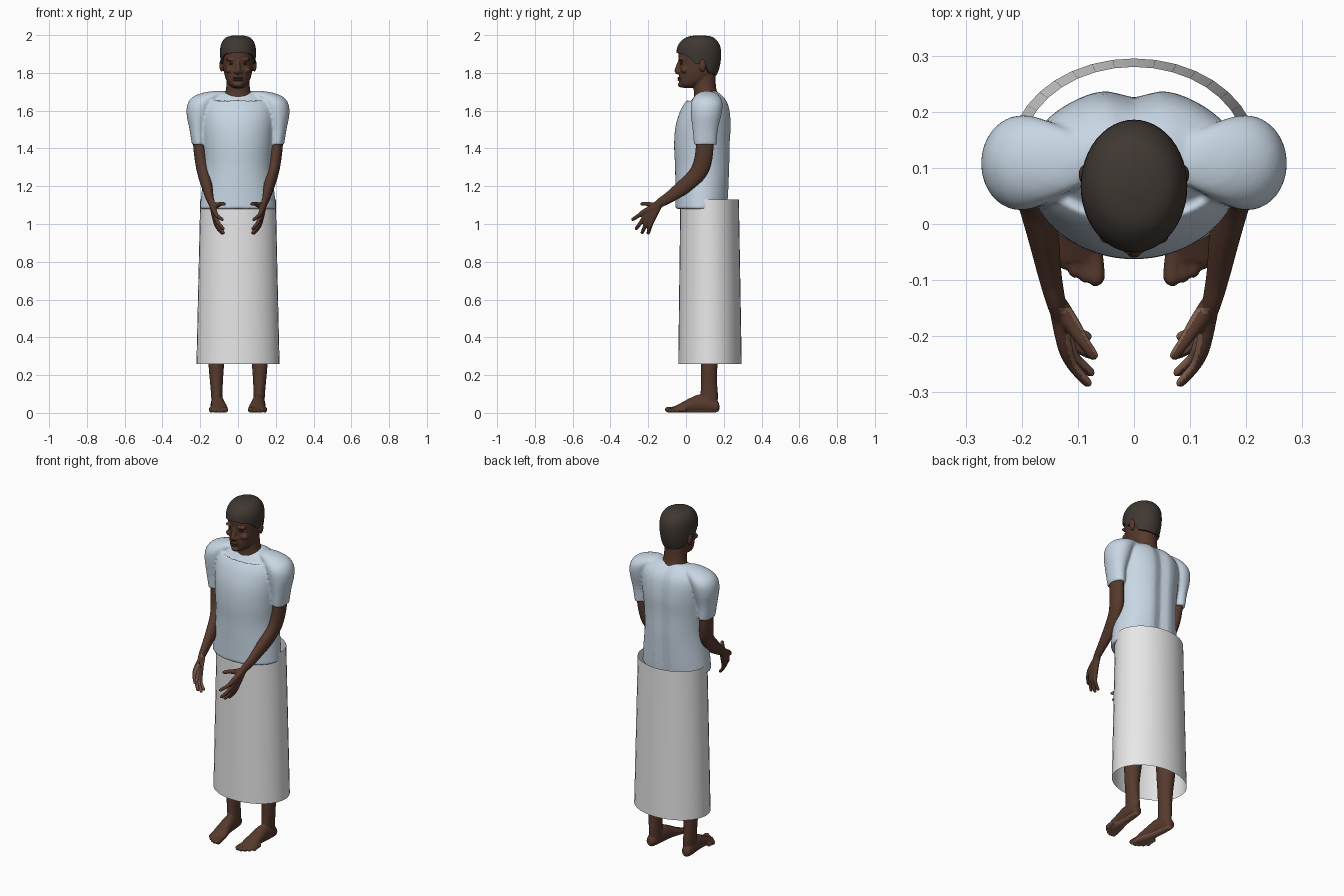
import bpy, bmesh, math
from mathutils import Vector, Matrix

if "Cube" in bpy.data.objects:
    bpy.data.objects.remove(bpy.data.objects["Cube"])


def material(name, rgb):
    m = bpy.data.materials.new(name)
    m.use_nodes = True
    m.diffuse_color = (*rgb, 1)
    bsdf = next(n for n in m.node_tree.nodes if n.type == "BSDF_PRINCIPLED")
    bsdf.inputs["Base Color"].default_value = (*rgb, 1)
    bsdf.inputs["Roughness"].default_value = 0.8
    return m


SKIN = material("brown skin", (0.095, 0.042, 0.026))
PALM = material("light palm skin", (0.24, 0.125, 0.08))
HAIR = material("dark hair", (0.05, 0.039, 0.032))
SHIRT = material("pale blue cloth", (0.58, 0.68, 0.78))
SKIRT = material("off white cloth", (0.8, 0.8, 0.8))
LIP = material("lip brown", (0.09, 0.032, 0.023))
EYE = material("eye dark", (0.03, 0.02, 0.016))


def spline(rows, k=5):
    """Smooth interpolation through rows of numbers."""
    out = []
    for i in range(len(rows) - 1):
        a, b, c, d = (rows[max(0, min(len(rows) - 1, i + j))] for j in (-1, 0, 1, 2))
        for s in range(k):
            t = s / k
            out.append(tuple(q + 0.5 * t * (r - p + t * (2 * p - 5 * q + 4 * r - u + t * (3 * (q - r) + u - p)))
                             for p, q, r, u in zip(a, b, c, d)))
    return out + [tuple(rows[-1])]


def skin_rings(bm, rings, cap=True):
    loops = [[bm.verts.new(p) for p in ring] for ring in rings]
    n = len(loops[0])
    for lo, hi in zip(loops, loops[1:]):
        for i in range(n):
            bm.faces.new((lo[i], lo[(i + 1) % n], hi[(i + 1) % n], hi[i]))
    if cap:
        bm.faces.new(loops[0][::-1])
        bm.faces.new(loops[-1])


def circle(n):
    return [(math.sin(2 * math.pi * i / n), -math.cos(2 * math.pi * i / n)) for i in range(n)]


def loft(bm, rows, n=32, k=5, cap=True, along_y=False):
    """Ellipses (centre a, centre b, position, radius a, radius b) stacked along z or y."""
    rings = []
    for a, b, h, ra, rb in spline(rows, k):
        pts = [(a + ra * c, b + rb * s) for c, s in circle(n)]
        rings.append([(x, h, y) if along_y else (x, y, h) for x, y in pts])
    skin_rings(bm, rings, cap)


def tube(bm, rows, flat=1.0, n=16, k=4):
    """Round limb through (x, y, z, radius), flattened sideways."""
    pts = spline(rows, k)
    rings = []
    for i, p in enumerate(pts):
        a, b = pts[max(i - 1, 0)], pts[min(i + 1, len(pts) - 1)]
        t = (Vector(b[:3]) - Vector(a[:3])).normalized()
        u = t.cross(Vector((1, 0, 0))).normalized()
        v = t.cross(u)
        rings.append([Vector(p[:3]) + p[3] * (u * c + v * s * flat) for c, s in circle(n)])
    skin_rings(bm, rings)


def ball(bm, centre, size):
    bmesh.ops.create_uvsphere(bm, u_segments=20, v_segments=12, radius=1,
                              matrix=Matrix.Translation(centre) @ Matrix.Diagonal((*size, 1)))


def finish(name, bm, mats, side=1, voxel=0, smooth=4, rule=None):
    bmesh.ops.scale(bm, vec=(side, 1, 1), verts=bm.verts)
    bmesh.ops.recalc_face_normals(bm, faces=bm.faces)
    me = bpy.data.meshes.new(name)
    bm.to_mesh(me)
    bm.free()
    ob = bpy.data.objects.new(name, me)
    bpy.context.collection.objects.link(ob)
    bpy.ops.object.select_all(action="DESELECT")
    bpy.context.view_layer.objects.active = ob
    ob.select_set(True)
    if voxel:
        # Fuse overlapping volumes and soften the joins
        r = ob.modifiers.new("fuse", "REMESH")
        r.mode, r.voxel_size = "VOXEL", voxel
        s = ob.modifiers.new("soften", "SMOOTH")
        s.factor, s.iterations = 0.5, smooth
        for m in ("fuse", "soften"):
            bpy.ops.object.modifier_apply(modifier=m)
    ob.data.materials.clear()
    for m in mats:
        ob.data.materials.append(m)
    for p in ob.data.polygons:
        p.material_index = int(rule(p)) if rule else 0
    bpy.ops.object.shade_smooth_by_angle(angle=math.radians(60))
    return ob


def span(z, w, front, back, cx=0):
    return (cx, (front + back) / 2, z, w, (back - front) / 2)


# Wrapped skirt, an open tube
bm = bmesh.new()
loft(bm, [(0, .125, 1.13, .2, .155), (0, .127, .26, .22, .168)], n=36, k=1, cap=False)
finish("skirt", bm, [SKIRT])

# Shirt: torso and both sleeves fused
bm = bmesh.new()
loft(bm, [span(1.08, .202, -.056, .225), span(1.15, .195, -.056, .23), span(1.3, .178, -.058, .238),
          span(1.42, .183, -.063, .24), span(1.52, .192, -.055, .245), span(1.6, .195, -.03, .238),
          span(1.65, .18, .0, .222), span(1.685, .135, .03, .195), span(1.705, .085, .05, .17)], n=48)
for v in bm.verts:
    if v.co.y > .15:  # crease down the spine
        v.co.y -= .02 * math.exp(-(v.co.x / .035) ** 2)
    if v.co.z > 1.66:  # neckline dips at the front
        v.co.z -= max(0, .11 - v.co.y) * .35
for s in (1, -1):
    loft(bm, [(s * x, y, z, rx, ry) for x, y, z, rx, ry in (
        (.208, .102, 1.42, .036, .06), (.212, .102, 1.5, .045, .067), (.206, .107, 1.58, .066, .081),
        (.195, .11, 1.635, .072, .084), (.165, .112, 1.672, .075, .07), (.125, .112, 1.695, .06, .045),
        (.11, .112, 1.705, .01, .01))])
finish("shirt", bm, [SHIRT], voxel=.007, smooth=5)

# Head, neck and facial forms
head_rows = [span(1.72, .025, -.012, .045), span(1.735, .045, -.032, .08), span(1.76, .062, -.037, .13),
             span(1.8, .074, -.036, .158), span(1.85, .081, -.036, .172), span(1.9, .085, -.041, .176),
             span(1.94, .082, -.034, .17), span(1.97, .067, -.01, .15), span(1.985, .045, .02, .125),
             span(1.992, .004, .068, .076)]
bm = bmesh.new()
loft(bm, head_rows)
loft(bm, [(0, .11, 1.64, .1, .075), (0, .108, 1.68, .075, .066), (0, .1, 1.72, .063, .06), (0, .095, 1.79, .06, .06)])
tube(bm, [(0, -.032, 1.868, .008), (0, -.042, 1.835, .011), (0, -.046, 1.81, .015), (0, -.038, 1.797, .01)])
ball(bm, (0, -.026, 1.738), (.024, .017, .015))
for s in (1, -1):
    ball(bm, (s * .014, -.04, 1.805), (.01, .011, .009))
    ball(bm, (s * .034, -.024, 1.87), (.03, .014, .008))
    ball(bm, (s * .045, -.008, 1.815), (.024, .02, .018))
    ball(bm, (s * .087, .088, 1.84), (.012, .018, .034))
finish("head", bm, [SKIN], voxel=.0045, smooth=3)

bm = bmesh.new()
for z in (1.773, 1.763):
    ball(bm, (0, -.034, z), (.027, .011, .006))
finish("lips", bm, [LIP])
for s, side in ((1, "left"), (-1, "right")):
    bm = bmesh.new()
    ball(bm, (s * .033, -.02, 1.849), (.013, .011, .006))
    finish(side + "_eye", bm, [EYE])


def lookup(table, x, key):
    for a, b in zip(table, table[1:]):
        if x <= b[key]:
            t = max(0, (x - a[key]) / (b[key] - a[key]))
            return [p + (q - p) * t for p, q in zip(a, b)]
    return table[-1]


# Hair cap following the skull, with a shaped hairline
hairline = [(0, 1.908), (.8, 1.9), (1.15, 1.88), (1.4, 1.845), (1.6, 1.85), (1.9, 1.84), (2.15, 1.8), (math.pi, 1.785)]
skull = spline(head_rows)
n = 48
rings = []
for j in range(-1, 17):
    ring = []
    for i in range(n):
        f = 2 * math.pi * i / n
        low = lookup(hairline, min(f, 2 * math.pi - f), 0)[1]
        z = low + (1.991 - low) * math.sin(max(j, 0) / 16 * math.pi / 2)
        cx, cy, _, rx, ry = lookup(skull, z, 2)
        grow = -.008 if j < 0 else .01
        ring.append(((rx + grow) * math.sin(f), cy - (ry + grow) * math.cos(f), z + .008 * max(j, 0) / 16))
    rings.append(ring)
bm = bmesh.new()
skin_rings(bm, rings)
finish("hair", bm, [HAIR])

# Knuckle and tip of each finger, index to little
fingers = [((.124, -.215, 1.068), (.08, -.288, 1.02)), ((.119, -.21, 1.045), (.075, -.268, .97)),
           ((.118, -.2, 1.027), (.074, -.235, .948)), ((.119, -.183, 1.013), (.08, -.202, .945))]

for s, side in ((1, "left"), (-1, "right")):
    # Arm and hand
    bm = bmesh.new()
    tube(bm, [(.208, .1, 1.52, .046), (.205, .1, 1.42, .047), (.193, .086, 1.32, .047), (.18, .052, 1.255, .044),
              (.163, -.015, 1.195, .04), (.15, -.09, 1.14, .03), (.14, -.135, 1.113, .025),
              (.132, -.165, 1.09, .02)], flat=.7, n=24)
    for knuckle, tip in fingers:
        k, t = Vector(knuckle), Vector(tip)
        mid = k.lerp(t, .5) + Vector((.008, 0, 0))
        tube(bm, [(.138, -.14, 1.105, .017), (*k, .015), (*mid, .011), (*k.lerp(t, .93), .009), (*t, .003)], flat=.9)
    tube(bm, [(.135, -.145, 1.1, .018), (.11, -.18, 1.1, .015), (.09, -.21, 1.107, .011),
              (.072, -.235, 1.106, .009), (.068, -.241, 1.105, .003)])
    finish(side + "_arm", bm, [SKIN, PALM], s, voxel=.0036, smooth=3,
           rule=lambda p: p.normal.x * s < -.45 and p.center.y < -.15)

    # Leg and foot
    bm = bmesh.new()
    loft(bm, [(.11, .122, .04, .03, .045), (.112, .123, .1, .031, .046), (.114, .122, .16, .034, .043),
              (.115, .123, .25, .041, .044), (.113, .13, .4, .05, .057), (.11, .12, .58, .05, .056),
              (.105, .12, .8, .068, .08), (.092, .115, 1.03, .085, .1)], n=24)
    loft(bm, [(.115, .03, .177, .01, .012), (.115, .034, .165, .026, .03), (.112, .043, .12, .033, .042),
              (.108, .049, .07, .035, .048), (.104, .04, .02, .039, .038), (.1, .026, -.03, .045, .025),
              (.099, .017, -.068, .042, .014)], n=24, along_y=True)
    for i in range(5):
        r = .0155 if i == 0 else .0115
        x, y = .068 + .0185 * i, -.108 + .003 * i * i
        tube(bm, [(x + .003, y + .06, .02, r), (x, y + .03, .017, r), (x, y + .008, r, r), (x, y, .01, .004)])
    finish(side + "_leg", bm, [SKIN, PALM], s, voxel=.0048, smooth=3,
           rule=lambda p: p.normal.z < -.6 and p.center.z < .03)
